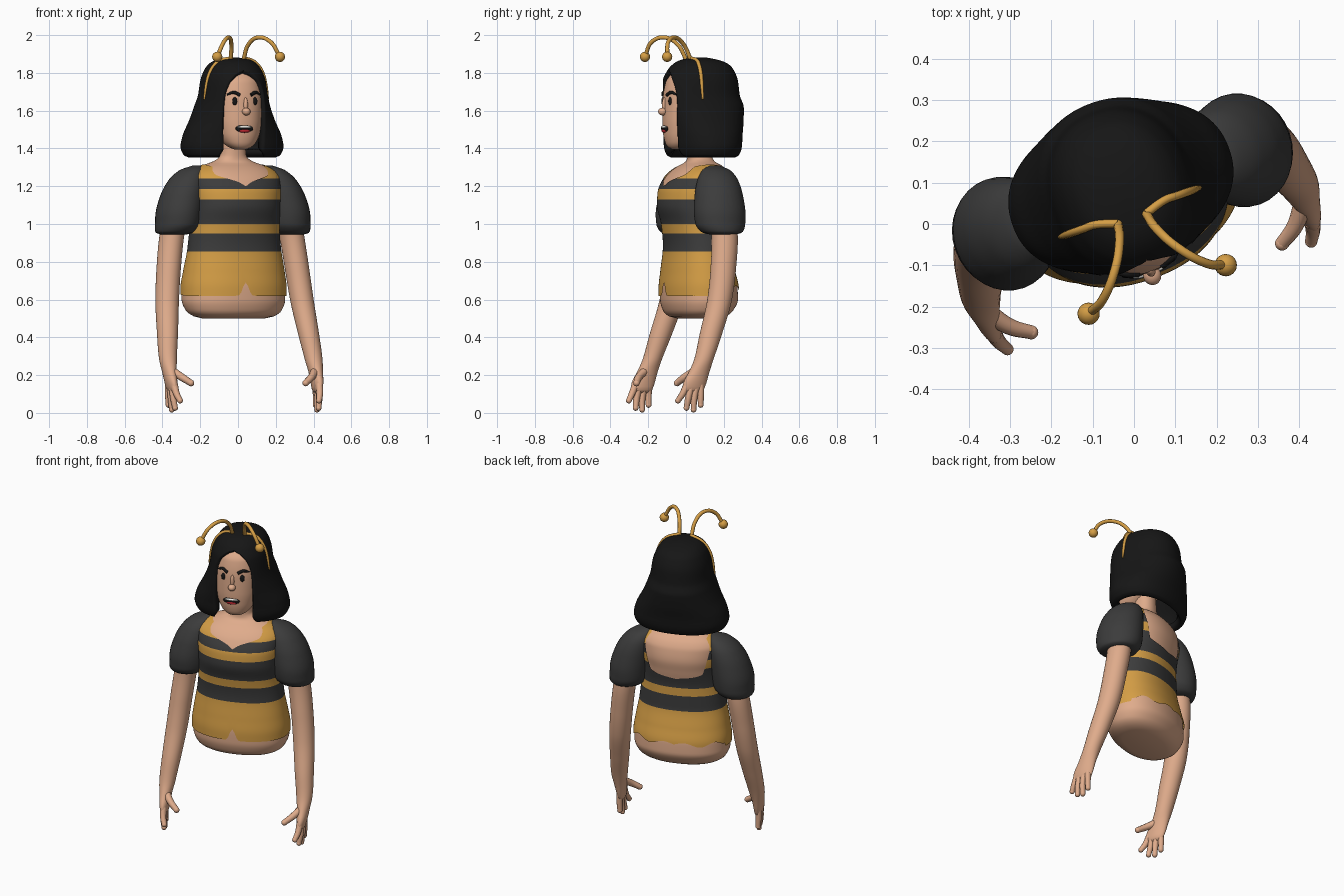
import bpy, bmesh, math
from math import sin, cos, pi
from mathutils import Vector, Matrix

if "Cube" in bpy.data.objects:
    bpy.data.objects.remove(bpy.data.objects["Cube"])

TURN = math.radians(19.5)   # the whole figure is turned about z


def material(name, r, g, b):
    m = bpy.data.materials.new(name)
    m.diffuse_color = (r, g, b, 1)
    m.use_nodes = True
    m.node_tree.nodes["Principled BSDF"].inputs["Base Color"].default_value = m.diffuse_color
    return m


SKIN = material("skin", .74, .41, .26)
YELLOW = material("yellow", .66, .34, .06)
DARK = material("charcoal", .045, .045, .045)
BLACK = material("black", .008, .008, .008)
RED = material("red", .5, .02, .03)
WHITE = material("white", .85, .85, .8)


def interp(table, x):
    """Smooth monotone interpolation of rows (key, value, value...)."""
    x = min(max(x, table[0][0]), table[-1][0])
    i = max(k for k in range(len(table) - 1) if table[k][0] <= x)
    h = table[i + 1][0] - table[i][0]
    t = (x - table[i][0]) / h

    def slope(k, j):
        if k == 0 or k == len(table) - 1:
            k = min(k, len(table) - 2)
            return (table[k + 1][j] - table[k][j]) / (table[k + 1][0] - table[k][0])
        d0 = (table[k][j] - table[k - 1][j]) / (table[k][0] - table[k - 1][0])
        d1 = (table[k + 1][j] - table[k][j]) / (table[k + 1][0] - table[k][0])
        return 2 * d0 * d1 / (d0 + d1) if d0 * d1 > 0 else 0

    return [(2*t**3 - 3*t*t + 1) * table[i][j] + (3*t*t - 2*t**3) * table[i + 1][j]
            + h * ((t**3 - 2*t*t + t) * slope(i, j) + (t**3 - t*t) * slope(i + 1, j))
            for j in range(1, len(table[0]))]


def power(s, p):
    return math.copysign(abs(s) ** (2 / p), s)


def body_point(table, z, phi, p=2.2, grow=0):
    """Point on a loft of (z, half width, front, back); phi = 0 is the front."""
    a, f, b = interp(table, z)
    return Vector(((a + grow) * power(sin(phi), p),
                   (f + b) / 2 - ((b - f) / 2 + grow) * power(cos(phi), p), z))


def front_of(table, z, u, p=2.2):
    a, f, b = interp(table, z)
    return (f + b) / 2 - (b - f) / 2 * (1 - min(1, abs(u) / a) ** p) ** (1 / p)


def finish(name, data, mats):
    for m in mats:
        data.materials.append(m)
    ob = bpy.data.objects.new(name, data)
    ob.rotation_euler.z = TURN
    bpy.context.collection.objects.link(ob)
    return ob


def surface(name, rows, mat, closed=True, caps=(True, True), stripes=None):
    bm = bmesh.new()
    vs = [[bm.verts.new(p) for p in row] for row in rows]
    n = len(rows[0])
    for r0, r1 in zip(vs, vs[1:]):
        for i in range(n if closed else n - 1):
            j = (i + 1) % n
            bm.faces.new((r0[i], r0[j], r1[j], r1[i]))
    if caps[0]:
        bm.faces.new(vs[0][::-1])
    if caps[1]:
        bm.faces.new(vs[-1])
    bmesh.ops.remove_doubles(bm, verts=bm.verts[:], dist=.0004)
    if stripes:   # clean horizontal cuts, colours alternating between them
        for z in stripes:
            bmesh.ops.bisect_plane(bm, geom=bm.verts[:] + bm.edges[:] + bm.faces[:],
                                   plane_co=(0, 0, z), plane_no=(0, 0, 1))
        for f in bm.faces:
            f.material_index = sum(f.calc_center_median().z > z for z in stripes) % 2
    for f in bm.faces:
        f.smooth = True
    me = bpy.data.meshes.new(name)
    bm.to_mesh(me)
    bm.free()
    return finish(name, me, mat if isinstance(mat, list) else [mat])


def levels(table, n):
    return [table[0][0] + (table[-1][0] - table[0][0]) * i / n for i in range(n + 1)]


def body(name, table, mat, n=50, sides=64):
    return surface(name, [[body_point(table, z, 2 * pi * i / sides) for i in range(sides)]
                          for z in levels(table, n)], mat)


def limb(name, table, s, mat, n=40, sides=32):
    """Stack of ellipses (z, x, y, x radius, y radius) on side s."""
    rows = []
    for z in levels(table, n):
        x, y, rx, ry = interp(table, z)
        rows.append([Vector((s * x + rx * sin(2 * pi * i / sides), y - ry * cos(2 * pi * i / sides), z))
                     for i in range(sides)])
    return surface(name, rows, mat)


def ball(name, loc, size, mat):
    bm = bmesh.new()
    bmesh.ops.create_uvsphere(bm, u_segments=20, v_segments=12, radius=1,
                              matrix=Matrix.Translation(loc) @ Matrix.Diagonal((*size, 1)))
    for f in bm.faces:
        f.smooth = True
    me = bpy.data.meshes.new(name)
    bm.to_mesh(me)
    bm.free()
    return finish(name, me, [mat])


def tube(name, pts, r, mat, radii=None):
    cu = bpy.data.curves.new(name, 'CURVE')
    cu.dimensions = '3D'
    cu.bevel_depth, cu.bevel_resolution, cu.use_fill_caps = r, 3, True
    sp = cu.splines.new('BEZIER')
    sp.bezier_points.add(len(pts) - 1)
    for i, (b, p) in enumerate(zip(sp.bezier_points, pts)):
        b.co = p
        b.handle_left_type = b.handle_right_type = 'AUTO'
        b.radius = radii[i] if radii else 1
    return finish(name, cu, [mat])


# Torso with neck
TORSO = [(.50, .17, -.03, .17), (.51, .215, -.07, .2), (.54, .258, -.1, .235), (.6, .28, -.116, .262),
         (.66, .28, -.117, .26), (.75, .268, -.108, .24), (.88, .246, -.095, .215), (1.0, .236, -.108, .215),
         (1.1, .236, -.133, .23), (1.17, .243, -.128, .24), (1.24, .245, -.095, .23), (1.28, .222, -.06, .21),
         (1.31, .17, -.02, .18), (1.33, .11, .01, .15), (1.36, .07, .015, .14), (1.46, .06, .01, .135)]
body("torso", TORSO, SKIN, 90, 72)

# Striped bodice: each column runs from the hem to the neckline
NECKLINE = [(0, 1.2), (.12, 1.222), (.4, 1.245), (.6, 1.26), (.85, 1.305), (1.57, 1.315),
            (2.2, 1.3), (2.35, 1.2), (2.5, 1.09), (pi, 1.06)]
COLS, ROWS = 180, 44
columns = []
for i in range(COLS):
    phi = 2 * pi * i / COLS
    q = min(phi, 2 * pi - phi)
    hem = .62 + .07 * math.exp(-(q / .06) ** 2) + (.04 + .012 * sin(9 * q) if q > 1.9 else .02 * max(0, q - 1.4))
    top = interp(NECKLINE, q)[0]
    columns.append([body_point(TORSO, hem + (top - hem) * k / ROWS, phi, grow=.007) for k in range(ROWS + 1)])
surface("striped_bodice", list(zip(*columns)), [YELLOW, DARK], caps=(False, False),
        stripes=[.855, .95, 1.0, 1.13, 1.185, 1.24])

# Head
HEAD = [(1.395, .03, -.075, .0), (1.405, .055, -.095, .03), (1.43, .085, -.11, .07), (1.48, .113, -.12, .13),
        (1.55, .13, -.124, .17), (1.65, .138, -.122, .2), (1.75, .13, -.105, .2), (1.82, .09, -.05, .17)]
body("head", HEAD, SKIN)

# Hair: open at the face, centre parting, flaring bob
HAIR = [(1.352, .235, -.06, .25), (1.365, .262, -.08, .27), (1.41, .278, -.095, .285), (1.46, .268, -.1, .29),
        (1.55, .225, -.115, .305), (1.62, .196, -.125, .31), (1.68, .178, -.128, .29), (1.76, .165, -.12, .28),
        (1.82, .142, -.09, .255), (1.85, .118, -.06, .225), (1.87, .085, -.02, .17), (1.882, .02, .05, .11)]
OPENING = [(1.352, .13), (1.4, .11), (1.5, .115), (1.6, .117), (1.68, .11), (1.74, .09), (1.78, .06),
           (1.8, .035), (1.815, 0), (1.882, 0)]
rows = []
for z in levels(HAIR, 100):
    start = math.asin((max(0, interp(OPENING, z)[0]) / interp(HAIR, z)[0]) ** 1.1)
    rows.append([body_point(HAIR, z, start + (2 * pi - 2 * start) * i / 96) for i in range(97)])
hair = surface("hair", rows, BLACK, closed=False, caps=(False, True))
shell = hair.modifiers.new("thickness", 'SOLIDIFY')
shell.thickness, shell.offset = .045, -1

# Face
def on_face(u, z, out=0):
    return Vector((u, front_of(HEAD, z, u) - out, z))

ball("nose", on_face(0, 1.595, .008), (.022, .024, .02), SKIN)
ball("nose_bridge", on_face(0, 1.63, -.003), (.012, .015, .04), SKIN)
ball("mouth", on_face(-.006, 1.505, -.004), (.05, .009, .02), BLACK)
ball("teeth", on_face(-.006, 1.513, -.001), (.04, .009, .007), WHITE)
ball("lower_lip", on_face(-.006, 1.493, -.001), (.032, .01, .01), RED)
for s, side in ((-1, "left"), (1, "right")):
    ball(side + "_eye", on_face(s * .055, 1.65, -.003), (.015, .009, .022), BLACK)
    tube(side + "_eyebrow", [on_face(s * u, z, .001) for u, z in ((.03, 1.682), (.06, 1.696), (.092, 1.685))],
         .009, BLACK, (1, 1, .5))

# Headband, antennae, sleeves, arms and hands
SLEEVE = [(.945, .33, .09, .07, .07), (.955, .325, .088, .1, .108), (1.0, .31, .083, .118, .134),
          (1.06, .303, .082, .121, .139), (1.15, .283, .084, .115, .13), (1.23, .255, .088, .098, .11),
          (1.285, .225, .09, .066, .075), (1.31, .2, .09, .02, .025)]
ARM = [(.105, .408, -.105, .01, .04), (.12, .408, -.104, .02, .058), (.16, .41, -.095, .028, .064),
       (.22, .411, -.07, .036, .056), (.28, .409, -.046, .046, .052), (.42, .396, .0, .055, .06),
       (.6, .378, .055, .062, .066), (.75, .362, .08, .064, .068), (.95, .335, .098, .065, .07),
       (1.15, .29, .09, .065, .07)]
FINGERS = {"index_finger": ((.408, -.138, .15), (.402, -.162, .1), (.39, -.183, .065)),
           "middle_finger": ((.41, -.118, .14), (.41, -.132, .08), (.403, -.14, .026)),
           "ring_finger": ((.411, -.09, .14), (.412, -.1, .08), (.408, -.102, .017)),
           "little_finger": ((.412, -.065, .15), (.415, -.064, .1), (.413, -.064, .042)),
           "thumb": ((.405, -.085, .225), (.365, -.135, .19), (.322, -.164, .158))}
ANTENNA = ((.036, .014, 1.87), (.048, -.03, 1.95), (.08, -.088, 1.987), (.13, -.145, 1.965), (.176, -.168, 1.885))
for s, side in ((-1, "left"), (1, "right")):
    def flip(pts):
        return [(s * x, y, z) for x, y, z in pts]
    band = [(.036, .014, 1.878)]
    for z in (1.865, 1.845, 1.8, 1.74, 1.66):
        a, f, b = interp(HAIR, z)
        y = .03
        band.append((a * (1 - abs((2 * y - f - b) / (b - f)) ** 2.2) ** (1 / 2.2) + .001, y, z))
    tube(side + "_headband", flip(band), .01, YELLOW, (1, 1, 1, 1, .9, .5))
    tube(side + "_antenna", flip(ANTENNA), .011, YELLOW)
    ball(side + "_antenna_ball", flip(ANTENNA)[-1], (.027,) * 3, YELLOW)
    limb(side + "_puff_sleeve", SLEEVE, s, DARK, 50)
    limb(side + "_arm", ARM, s, SKIN, 60)
    for name, pts in FINGERS.items():
        r = .02 if name == "thumb" else .0175
        tube(side + "_" + name, flip(pts), r, SKIN, (1.15, 1, .85))
        ball(side + "_" + name + "_tip", flip(pts)[-1], (r * .86,) * 3, SKIN)
